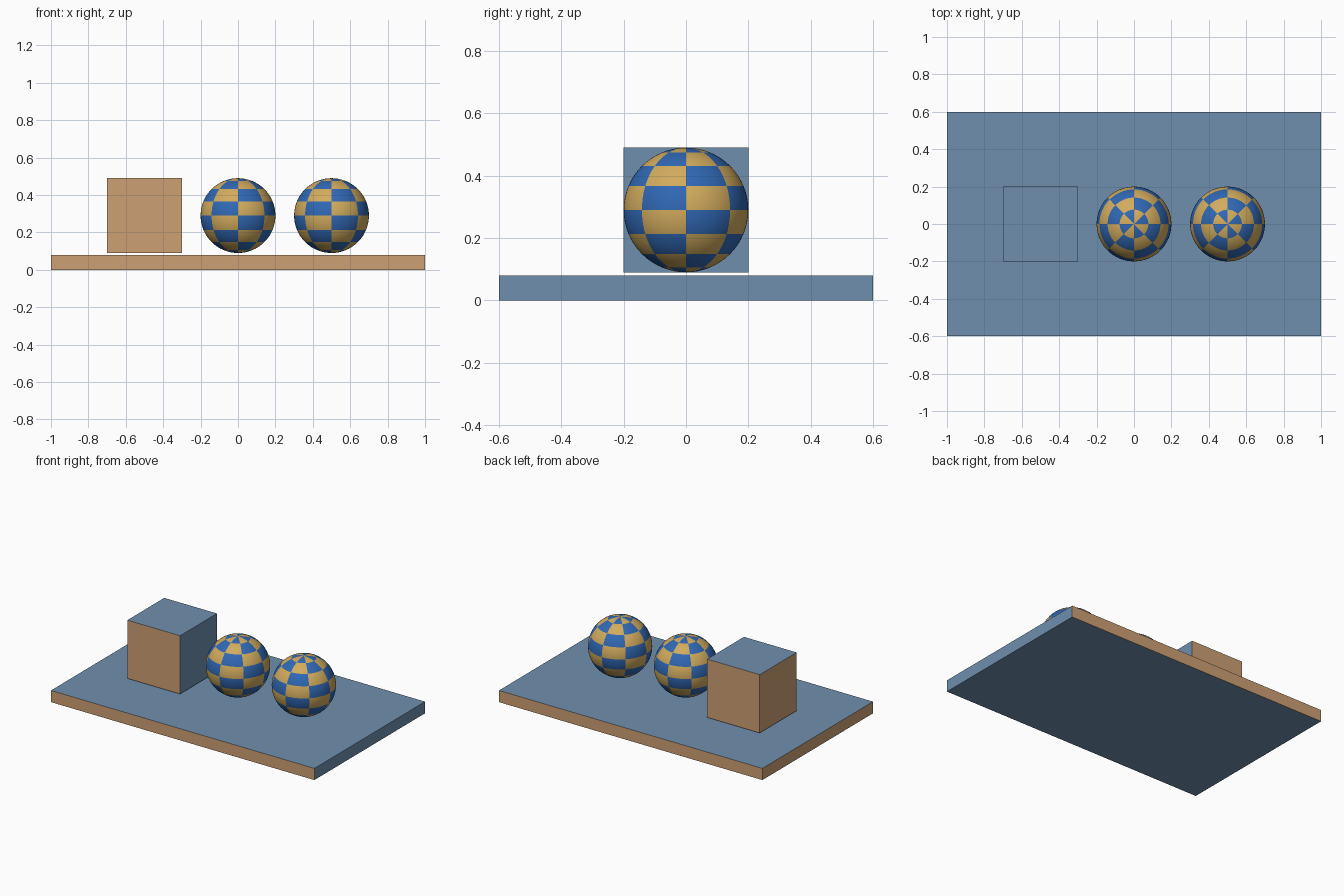
import bpy, bmesh, math

if "Cube" in bpy.data.objects:
    bpy.data.objects.remove(bpy.data.objects["Cube"])


def material(name, rgb):
    """Flat colour given as sRGB 0-255, stored as linear."""
    m = bpy.data.materials.new(name)
    lin = [(c / 255 / 12.92) if c < 10 else ((c / 255 + 0.055) / 1.055) ** 2.4 for c in rgb]
    m.diffuse_color = (*lin, 1.0)
    m.use_nodes = True
    m.node_tree.nodes["Principled BSDF"].inputs["Base Color"].default_value = m.diffuse_color
    return m


ORANGE = material("tan_orange", (206, 160, 116))
SLATE = material("slate_blue", (112, 143, 174))
GOLD = material("checker_gold", (210, 172, 94))
BLUE = material("checker_blue", (48, 104, 180))


def finish(name, bm, mats, location):
    mesh = bpy.data.meshes.new(name)
    bm.to_mesh(mesh)
    bm.free()
    for m in mats:
        mesh.materials.append(m)
    ob = bpy.data.objects.new(name, mesh)
    ob.location = location
    bpy.context.collection.objects.link(ob)
    return ob


def two_tone_box(name, size, location):
    """Box with slate top, bottom and right side; orange elsewhere."""
    bm = bmesh.new()
    bmesh.ops.create_cube(bm, size=1.0)
    bmesh.ops.scale(bm, vec=size, verts=bm.verts)
    bm.normal_update()
    for f in bm.faces:
        n = f.normal
        f.material_index = 1 if abs(n.z) > 0.5 or n.x > 0.5 else 0
    return finish(name, bm, (ORANGE, SLATE), location)


def checker_ball(name, radius, location):
    """Ball with 8 x 8 checks, split by longitude and latitude."""
    bm = bmesh.new()
    bmesh.ops.create_uvsphere(bm, u_segments=64, v_segments=32, radius=radius)
    for f in bm.faces:
        c = f.calc_center_median()
        sector = math.floor(math.atan2(c.y, c.x) / (math.pi / 4))
        band = math.floor(math.atan2(c.z, math.hypot(c.x, c.y)) / (math.pi / 8))
        f.material_index = (sector + band) % 2
        f.smooth = True
    return finish(name, bm, (GOLD, BLUE), location)


# Base slab and the block hovering just above it
two_tone_box("base_slab", (2.0, 1.2, 0.08), (0, 0, 0.04))
two_tone_box("block", (0.4, 0.4, 0.4), (-0.5, 0, 0.29))

# Two checkered balls
for name, x in (("middle_ball", 0.0), ("right_ball", 0.5)):
    checker_ball(name, 0.2, (x, 0, 0.29))
